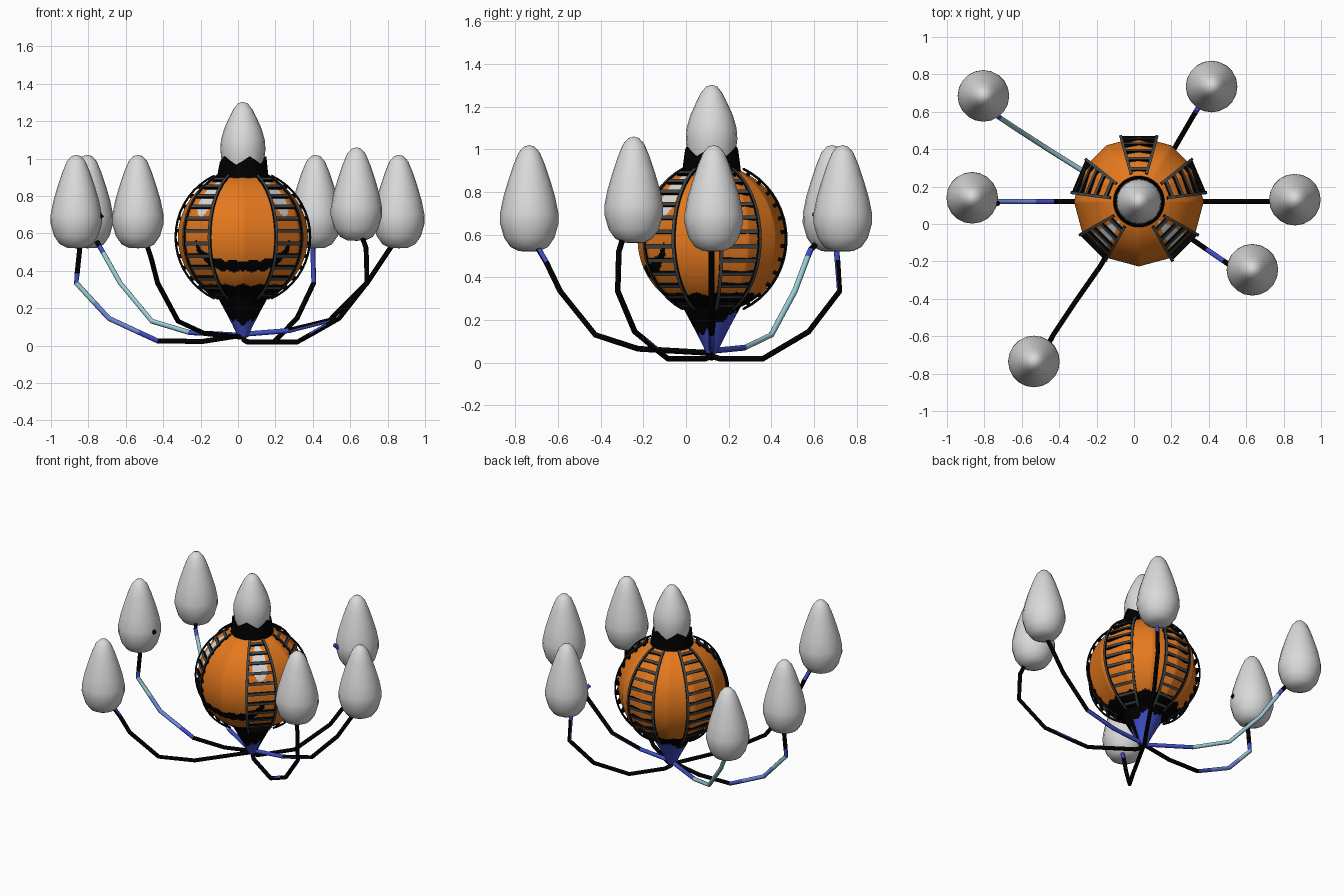
import bpy, bmesh, math
from mathutils import Vector
from math import sin, cos, pi, radians, degrees

if "Cube" in bpy.data.objects:
    bpy.data.objects.remove(bpy.data.objects["Cube"])

CX, CY, CZ = 0.026, 0.12, 0.58

COLOURS = {
    "orange": (0.78, 0.19, 0.013), "light_grey": (0.7, 0.7, 0.7),
    "black": (0.0, 0.0, 0.0), "dark_grey": (0.06, 0.062, 0.062),
    "blue": (0.05, 0.075, 0.58), "mid_blue": (0.16, 0.27, 0.78), "pale_teal": (0.33, 0.6, 0.66),
}
MATS = {}
for n, c in COLOURS.items():
    m = bpy.data.materials.new(n)
    m.diffuse_color = (*c, 1)
    m.use_nodes = True
    m.node_tree.nodes["Principled BSDF"].inputs["Base Color"].default_value = m.diffuse_color
    MATS[n] = m


def finish(name, bm, mats, smooth=35):
    bmesh.ops.remove_doubles(bm, verts=bm.verts, dist=1e-5)
    bmesh.ops.recalc_face_normals(bm, faces=bm.faces)
    me = bpy.data.meshes.new(name)
    bm.to_mesh(me)
    bm.free()
    ob = bpy.data.objects.new(name, me)
    bpy.context.collection.objects.link(ob)
    for k in mats:
        me.materials.append(MATS[k])
    if smooth:
        bpy.ops.object.select_all(action='DESELECT')
        ob.select_set(True)
        bpy.context.view_layer.objects.active = ob
        bpy.ops.object.shade_smooth_by_angle(angle=radians(smooth))
    return ob


def ring_grid(name, cols, rows, pos, mats, rule=None, smooth=35):
    """Closed tube of quads; pos(col, row) gives a point, rule(centre) a material index."""
    bm = bmesh.new()
    g = [[bm.verts.new(pos(c, r)) for c in range(cols)] for r in range(rows + 1)]
    for r in range(rows):
        for c in range(cols):
            d = (c + 1) % cols
            f = bm.faces.new((g[r][c], g[r][d], g[r + 1][d], g[r + 1][c]))
            if rule:
                f.material_index = rule(f.calc_center_median())
    return finish(name, bm, mats, smooth)


def lathe(name, profile, at, mat, cols=20):
    def pos(c, r):
        a = 2 * pi * c / cols
        rad, z = profile[r]
        return (at[0] + rad * cos(a), at[1] + rad * sin(a), at[2] + z)
    return ring_grid(name, cols, len(profile) - 1, pos, [mat], smooth=60)


def azimuth(p):
    return degrees(math.atan2(p[1] - CY, p[0] - CX))


def tri(x, period):
    """Zigzag wave from 0 to 1."""
    return abs((x / period) % 1 * 2 - 1)


# Body: twelve-sided globe with painted eyes, jagged mouth and black underside
R = 0.347
COLS, ROWS = 192, 130


def globe(c, r):
    a, t = 2 * pi * c / COLS, -pi / 2 + pi * r / ROWS
    k = cos(pi / 12) / cos(a % (pi / 6) - pi / 12)
    return (CX + R * k * cos(t) * cos(a), CY + R * k * cos(t) * sin(a), CZ + R * sin(t))


def globe_colour(p):
    d, z = abs(azimuth(p) + 90), p.z
    if z < 0.315 + 0.015 * tri(d, 24):
        return 2
    mouth = 0.425 + 0.1 * (d / 47) ** 4
    if d < 49 and abs(z - mouth) < 0.023 + 0.012 * tri(d + 3, 13):
        return 2
    if ((d - 45) / 9.5) ** 2 + ((z - 0.79) / 0.1) ** 2 < 1:
        return 1
    return 0


ring_grid("globe_body", COLS, ROWS, globe, ["orange", "light_grey", "black"], globe_colour)


# Ladder strips: two thin curved rails held off the globe by deep rungs
def box(bm, pts8, outer):
    v = [bm.verts.new(p) for p in pts8]
    for i, q in enumerate(((0, 1, 3, 2), (4, 6, 7, 5), (0, 4, 5, 1), (2, 3, 7, 6), (0, 2, 6, 4), (1, 5, 7, 3))):
        bm.faces.new([v[k] for k in q]).material_index = outer if i == 1 else 0


def sph(rad, az, lat, side=0):
    a, t = radians(az), radians(lat)
    return (CX + rad * cos(t) * cos(a) - side * sin(a),
            CY + rad * cos(t) * sin(a) + side * cos(a), CZ + rad * sin(t))


LAT, RUNGS, HALF = 65, 12, 15.5
for i, az in enumerate((90, 23, 157, -45, -135)):
    bm = bmesh.new()
    for s in (-1, 1):
        steps = 18
        for k in range(steps):
            l0, l1 = (-LAT + 2 * LAT * (k + j) / steps for j in (0, 1))
            box(bm, [sph(rad, az + s * HALF, l, w) for rad in (0.358, 0.368)
                     for l in (l0, l1) for w in (-0.008, 0.008)], 1)
    for k in range(RUNGS):
        l = -LAT + 2 * LAT * (k + 0.5) / RUNGS
        box(bm, [sph(rad, az + s * HALF, l + dl) for rad in (0.338, 0.364)
                 for s in (-1, 1) for dl in (-1.5, 1.5)], 1)
    finish(f"ladder_strip_{i + 1}", bm, ["black", "dark_grey"], 0)


# Jagged neck collar
def collar(c, r):
    a = 2 * pi * c / 40
    jag = 0.045 * tri(c, 8)
    rad, z = ((0.14, 0.87), (0.135, 0.92), (0.126, 0.965 + jag), (0.112, 0.965 + jag), (0.11, 0.87))[r]
    return (CX + rad * cos(a), CY + rad * sin(a), z)


ring_grid("neck_collar", 40, 4, collar, ["black"])

# Top bud
lathe("top_bud", [(0, 0), (0.1, 0), (0.114, 0.06), (0.121, 0.12), (0.117, 0.17), (0.1, 0.23),
                  (0.075, 0.285), (0.05, 0.335), (0.026, 0.365), (0, 0.373)], (CX, CY, 0.93), "light_grey")


# Tapered base: blue below, black collar reaching lower at the front
def base(c, r):
    a, t = 2 * pi * c / 60, r / 24
    rad = 0.022 + (0.15 - 0.022) * t ** 1.1
    if r == 0:
        rad = 0
    return (CX + rad * cos(a), CY + rad * sin(a), 0.035 + 0.25 * t)


def base_colour(p):
    az = azimuth(p)
    return int(p.z > 0.16 + 0.06 * sin(radians(az)) + 0.03 * tri(az, 60) or abs(az) < 12)


ring_grid("tapered_base", 60, 24, base, ["blue", "black"], base_colour)

# Arms: bent tubes, one colour per segment (x: blue on the inner side, d: blue below, black above)
CODE = {"k": 0, "b": 1, "m": 2, "t": 3}


def arm(name, path, code, rad=0.0135, sides=8):
    pts = [Vector(p) for p in path]
    n = len(pts)
    flat = pts[3] - pts[0]
    side = Vector((flat.y, -flat.x, 0)).normalized()
    bm = bmesh.new()
    rings = []
    for i, p in enumerate(pts):
        t = (pts[min(i + 1, n - 1)] - pts[max(i - 1, 0)]).normalized()
        up = side.cross(t).normalized()
        rings.append([bm.verts.new(p + rad * (side * cos(2 * pi * j / sides) + up * sin(2 * pi * j / sides)))
                      for j in range(sides)])
    for i in range(n - 1):
        mid = (pts[i] + pts[i + 1]) / 2
        inward = (Vector((CX, CY, 0.6)) - mid).normalized()
        for j in range(sides):
            k = (j + 1) % sides
            f = bm.faces.new((rings[i][j], rings[i][k], rings[i + 1][k], rings[i + 1][j]))
            out = (f.calc_center_median() - mid).normalized()
            if code[i] == "x":
                f.material_index = int(out.dot(inward) > 0.2)
            elif code[i] == "d":
                f.material_index = int(out.z < 0.3)
            else:
                f.material_index = CODE[code[i]]
    bm.faces.new(rings[0])
    bm.faces.new(rings[-1]).material_index = CODE[code[-1]]
    finish(name, bm, ["black", "blue", "mid_blue", "pale_teal"], 50)


arm("arm_back_left", [(0.02, 0.12, 0.055), (-0.26, 0.275, 0.07), (-0.46, 0.40, 0.13), (-0.63, 0.51, 0.335),
                      (-0.72, 0.57, 0.495), (-0.74, 0.585, 0.53), (-0.78, 0.65, 0.60)], "btttbk")
arm("arm_left", [(0.02, 0.12, 0.055), (-0.19, 0.12, 0.022), (-0.43, 0.12, 0.025), (-0.53, 0.12, 0.071),
                 (-0.69, 0.12, 0.145), (-0.77, 0.12, 0.232), (-0.865, 0.12, 0.335), (-0.86, 0.12, 0.385),
                 (-0.845, 0.12, 0.53), (-0.81, 0.12, 0.63), (-0.725, 0.11, 0.70)], "kkbmmtbkkk")
arm("arm_front_left", [(0.02, 0.12, 0.045), (-0.18, -0.225, 0.065), (-0.32, -0.425, 0.13), (-0.43, -0.59, 0.335),
                       (-0.465, -0.655, 0.47), (-0.485, -0.69, 0.53), (-0.52, -0.71, 0.60)], "kkkkxk")
arm("arm_back_right", [(0.03, 0.12, 0.03), (0.05, 0.16, 0.018), (0.19, 0.36, 0.018), (0.315, 0.575, 0.145),
                       (0.405, 0.72, 0.335), (0.401, 0.71, 0.48), (0.40, 0.705, 0.53), (0.38, 0.67, 0.63),
                       (0.33, 0.6, 0.70)], "kkkkxbkb")
arm("arm_right", [(0.02, 0.12, 0.06), (0.27, 0.12, 0.08), (0.49, 0.12, 0.135), (0.69, 0.12, 0.335),
                  (0.82, 0.12, 0.53), (0.85, 0.12, 0.60)], "bdkkk")
arm("arm_front_right", [(0.03, 0.12, 0.03), (0.06, 0.09, 0.018), (0.315, -0.085, 0.018), (0.39, -0.137, 0.06),
                        (0.48, -0.198, 0.111), (0.54, -0.24, 0.145), (0.69, -0.32, 0.335), (0.685, -0.315, 0.52),
                        (0.65, -0.285, 0.62), (0.6, -0.24, 0.70)], "kkkxkkkkk")

# Arm buds
BUD = [(0, 0), (0.05, 0.003), (0.088, 0.022), (0.118, 0.065), (0.138, 0.135), (0.137, 0.18), (0.122, 0.255),
       (0.1, 0.33), (0.075, 0.405), (0.05, 0.465), (0.025, 0.493), (0, 0.50)]
for nm, x, y, z in (("back_left", -0.805, 0.685, 0.52), ("left", -0.865, 0.14, 0.52),
                    ("front_left", -0.535, -0.735, 0.52), ("back_right", 0.415, 0.735, 0.52),
                    ("right", 0.86, 0.13, 0.52), ("front_right", 0.633, -0.245, 0.56)):
    lathe("bud_" + nm, BUD, (x, y, z), "light_grey")
